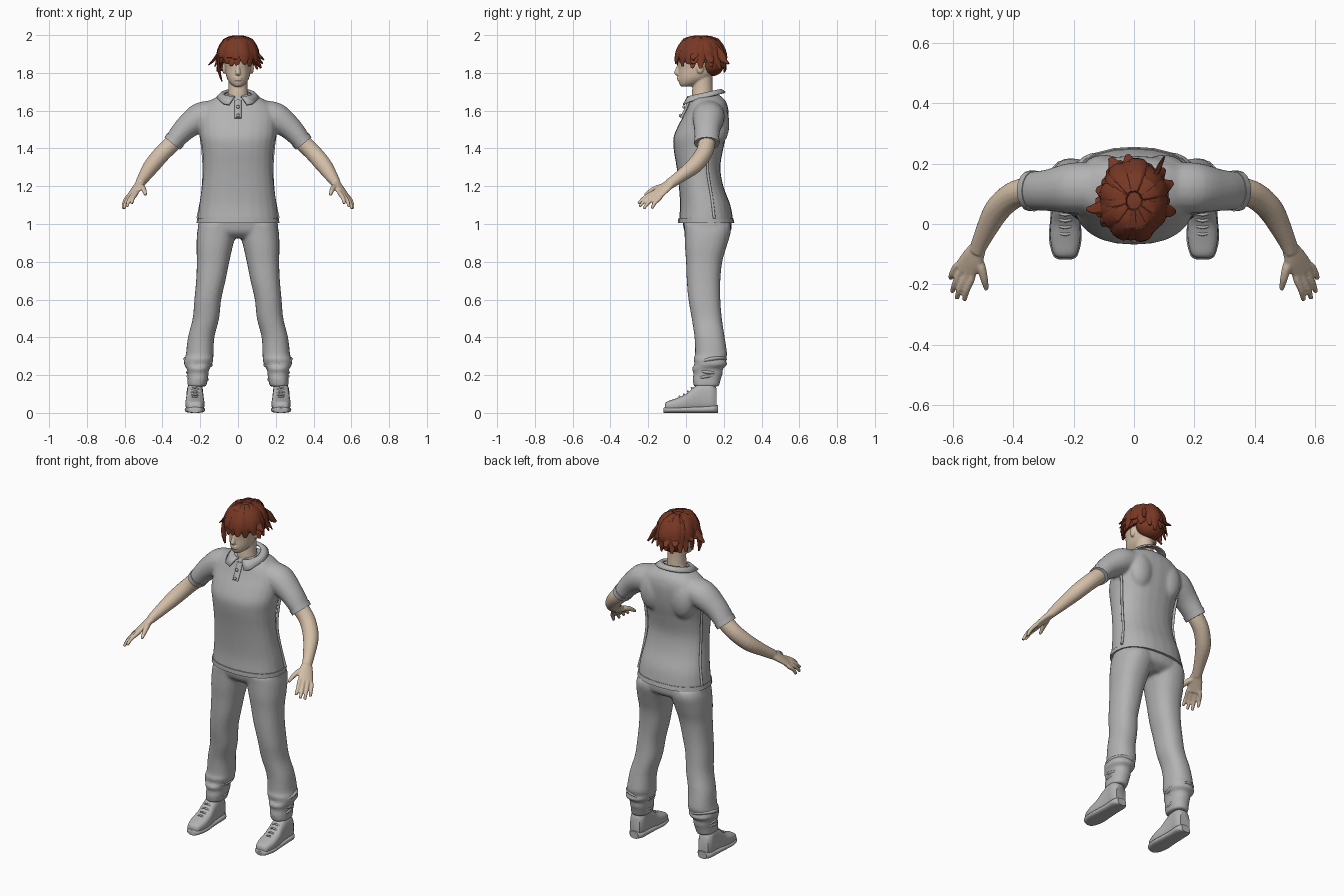
import bpy, bmesh, math, random
from mathutils import Vector as V

random.seed(4)
old = bpy.data.objects.get("Cube")
if old:
    bpy.data.objects.remove(old, do_unlink=True)
X, Y, Z = V((1, 0, 0)), V((0, 1, 0)), V((0, 0, 1))


def material(name, rgb):
    m = bpy.data.materials.new(name)
    m.use_nodes = True
    m.diffuse_color = (*rgb, 1)
    bsdf = m.node_tree.nodes["Principled BSDF"]
    bsdf.inputs["Base Color"].default_value = (*rgb, 1)
    bsdf.inputs["Roughness"].default_value = 0.8
    return m


CLOTH = material("grey cloth", (0.45, 0.45, 0.45))
SKIN = material("skin", (0.66, 0.52, 0.39))
HAIR = material("auburn hair", (0.19, 0.04, 0.018))


def ring(c, u, v, ru, rv, p=2.0, n=24):
    """Superellipse outline around c; p > 2 is boxier."""
    def power(t):
        return math.copysign(abs(t) ** (2 / p), t)
    return [c + u * ru * power(math.cos(a)) + v * rv * power(math.sin(a))
            for a in (math.tau * i / n for i in range(n))]


def slices(rows, x=0, p=2.3):
    """Horizontal sections: z, half width, front y, back y, optional centre x."""
    return [ring(V((r[4] if len(r) > 4 else x, (r[2] + r[3]) / 2, r[0])), X, Y,
                 r[1], (r[3] - r[2]) / 2, p) for r in rows]


def tube(points, radii, side=Y, n=16):
    """Sections across a path; radii are numbers or (along side, across side)."""
    pts, out = [V(p) for p in points], []
    for i, p in enumerate(pts):
        t = (pts[min(i + 1, len(pts) - 1)] - pts[max(i - 1, 0)]).normalized()
        u = (side - t * side.dot(t)).normalized()
        r = radii[i] if isinstance(radii[i], tuple) else (radii[i], radii[i])
        out.append(ring(p, u, t.cross(u), r[0], r[1], n=n))
    return out


def ball(c, r, n=8):
    return [ring(V((c[0], c[1], c[2] - r[2] * math.cos(a))), X, Y,
                 r[0] * math.sin(a), r[1] * math.sin(a), n=16)
            for a in (math.pi * (i + 0.15) / (n + 0.3) for i in range(n + 1))]


def mirror(parts):
    return parts + [[[V((-p.x, p.y, p.z)) for p in r] for r in part] for part in parts]


def dense(rings, steps):
    """Smoothly fill in extra sections between the given ones."""
    out, k = [], len(rings) - 1
    for i in range(k):
        quad = [rings[max(i - 1, 0)], rings[i], rings[i + 1], rings[min(i + 2, k)]]
        for s in range(steps):
            t = s / steps
            out.append([b + (c - a) * (t / 2) + (a * 2 - b * 5 + c * 4 - d) * (t * t / 2)
                        + (b * 3 - a - c * 3 + d) * (t ** 3 / 2)
                        for a, b, c, d in zip(*quad)])
    return out + [rings[-1]]


def build(name, parts, mat, voxel=0, steps=4, smooth=4, angle=50):
    bm = bmesh.new()
    for part in parts:
        rows = [[bm.verts.new(p) for p in r] for r in dense(part, steps)]
        n = len(rows[0])
        for a, b in zip(rows, rows[1:]):
            for i in range(n):
                bm.faces.new((a[i], a[(i + 1) % n], b[(i + 1) % n], b[i]))
        bm.faces.new(rows[0][::-1])
        bm.faces.new(rows[-1])
    bmesh.ops.recalc_face_normals(bm, faces=bm.faces)
    me = bpy.data.meshes.new(name)
    bm.to_mesh(me)
    bm.free()
    ob = bpy.data.objects.new(name, me)
    bpy.context.collection.objects.link(ob)
    me.materials.append(mat)
    bpy.ops.object.select_all(action='DESELECT')
    ob.select_set(True)
    bpy.context.view_layer.objects.active = ob
    if voxel:  # fuse overlapping parts into one skin
        me.shade_smooth()
        m = ob.modifiers.new("Fuse", 'REMESH')
        m.mode, m.voxel_size, m.use_smooth_shade = 'VOXEL', voxel, True
        m = ob.modifiers.new("Soften", 'SMOOTH')
        m.factor, m.iterations = 0.5, smooth
    else:
        bpy.ops.object.shade_smooth_by_angle(angle=math.radians(angle))
    return ob


# Shirt: body and sleeves fused
body = slices([(1.01, .215, -.038, .252), (1.1, .205, -.032, .235), (1.2, .191, -.038, .198),
               (1.3, .184, -.05, .182), (1.4, .19, -.066, .198), (1.46, .2, -.066, .212),
               (1.52, .205, -.042, .222), (1.58, .205, -.01, .226), (1.62, .19, .008, .222),
               (1.655, .145, .022, .208), (1.685, .085, .035, .175)])
sleeve = tube([(.1, .12, 1.59), (.2, .12, 1.565), (.285, .112, 1.5), (.345, .11, 1.43)],
              [(.08, .07), (.085, .078), (.07, .062), (.064, .05)])
shoulder_blade = ball((.1, .175, 1.53), (.075, .055, .11))
build("shirt", [body] + mirror([sleeve, shoulder_blade]), CLOTH, .009, smooth=8)
build("shirt_hem", [slices([(1.005, .219, -.042, .256), (1.03, .217, -.041, .251)])], CLOTH)
build("sleeve_cuffs", mirror([tube([(.33, .11, 1.448), (.348, .11, 1.426)],
                                   [(.068, .055), (.067, .053)])]), CLOTH)
build("side_seams", mirror([tube([(.213, .15, 1.03), (.19, .135, 1.15), (.181, .115, 1.28),
                                  (.188, .12, 1.4), (.2, .13, 1.49)], [.007] * 5)]), CLOTH)

# Collar strip wrapped round the neck, open at the front, with pointed ends
bm = bmesh.new()
rows = []
for i in range(25):
    t = .22 + (math.tau - .44) * i / 24
    s, c = math.sin(t), math.cos(t)
    point = max(0, c) ** 6
    rows.append([bm.verts.new(p) for p in (
        (.07 * s, .098 - .068 * c, 1.688 - .018 * c),
        (.088 * s, .097 - .09 * c, 1.692 - .02 * c),
        ((.112 + .12 * point) * s, .095 - .112 * c, 1.668 - .028 * c - .012 * point))])
for a, b in zip(rows, rows[1:]):
    for j in range(2):
        bm.faces.new((a[j], b[j], b[j + 1], a[j + 1]))
me = bpy.data.meshes.new("collar")
bm.to_mesh(me)
bm.free()
me.materials.append(CLOTH)
me.shade_smooth()
collar = bpy.data.objects.new("collar", me)
bpy.context.collection.objects.link(collar)
m = collar.modifiers.new("Thickness", 'SOLIDIFY')
m.thickness, m.offset = .008, 0
build("placket", [tube([(0, .02, 1.655), (0, .0, 1.61), (0, -.025, 1.56)],
                       [(.018, .008)] * 3, X)], CLOTH)
build("buttons", [ball((0, y, z), (.009, .007, .009)) for y, z in ((-.012, 1.62), (-.03, 1.575))],
      CLOTH, steps=1)

# Trousers: hips and two legs fused, bunched at the ankles
hips = slices([(.925, .1, .03, .19), (.96, .205, -.008, .238), (1.03, .207, -.02, .24)])
leg = slices([(.14, .05, .04, .175, .218), (.18, .054, .035, .185, .213), (.21, .056, .04, .195, .212),
              (.235, .06, .03, .195, .212), (.255, .074, .045, .218, .212), (.285, .076, .04, .21, .207),
              (.31, .073, .048, .218, .203), (.4, .07, .045, .205, .195), (.5, .07, .03, .19, .17),
              (.6, .071, .013, .182, .16), (.7, .078, .004, .182, .144), (.8, .086, 0, .192, .132),
              (.88, .096, -.006, .215, .124), (.96, .104, -.008, .238, .112), (1, .1, -.01, .235, .105)])
build("trousers", [hips] + mirror([leg]), CLOTH, .009, smooth=4)
folds = []
for z, x, y, r, tilt in ((.27, .212, .13, .076, .025), (.225, .212, .115, .06, -.02),
                         (.185, .214, .11, .056, .02), (.325, .203, .132, .071, -.025)):
    side = V((1, 0, tilt * 8)).normalized()
    depth = V((0, 1, tilt * 7)).normalized()
    folds.append([ring(V((x, y, z + d)), side, depth, r + e, r * 1.12 + e)
                  for d, e in ((-.014, -.008), (0, .004), (.012, -.008))])
build("trouser_folds", mirror(folds), CLOTH)

# Shoes: upper, sole and laces
def shoe_part(rows, x=.228, base=0):
    return [ring(V((x, y, base + h / 2)), X, Z, w, h / 2, 2.8) for y, w, h in rows]


upper = shoe_part([(-.112, .02, .035), (-.1, .038, .05), (-.05, .05, .068), (0, .049, .09),
                   (.04, .045, .125), (.09, .043, .155), (.135, .044, .15), (.162, .032, .12)], base=.01)
sole = shoe_part([(-.118, .02, .026), (-.105, .04, .032), (-.05, .054, .032), (.02, .05, .034),
                  (.09, .047, .036), (.145, .046, .042), (.17, .028, .042)])
build("shoes", mirror([upper]), CLOTH)
build("shoe_soles", mirror([sole]), CLOTH, angle=35)
laces = [tube([(.193, y + .012, z - .016), (.228, y, z + .003), (.263, y + .012, z - .016)],
              [.005] * 3, Z, 8)
         for y, z in ((-.035, .084), (-.012, .096), (.01, .112), (.03, .13))]
build("laces", mirror(laces), CLOTH)

# Arms and hands
arm = tube([(.3, .11, 1.485), (.345, .11, 1.43), (.4, .095, 1.375), (.455, .045, 1.31),
            (.5, -.04, 1.245), (.522, -.09, 1.21)],
           [.045, .046, .045, .043, .032, (.029, .024)])
palm = tube([(.515, -.075, 1.218), (.535, -.115, 1.19), (.563, -.158, 1.152)],
            [(.027, .022), (.04, .019), (.042, .014)], V((-.055, -.045, .025)))
fingers = [tube([(.545, -.13, 1.175), k, V(k).lerp(V(t), .55) + V((.004, -.004, .004)), t],
                [.012, .0125, .011, .008], n=10)
           for k, t in (((.537, -.172, 1.166), (.563, -.253, 1.108)),
                        ((.556, -.17, 1.156), (.588, -.247, 1.092)),
                        ((.573, -.157, 1.147), (.603, -.225, 1.08)),
                        ((.586, -.138, 1.139), (.609, -.18, 1.082)))]
thumb = tube([(.525, -.1, 1.2), (.507, -.145, 1.193), (.497, -.182, 1.178), (.489, -.218, 1.153)],
             [.017, .016, .013, .008], n=10)
build("arms", mirror([arm, palm, thumb] + fingers), SKIN, .0045, smooth=3)

# Head and neck with nose, lips and ears
head = slices([(1.728, .022, -.028, .03), (1.745, .042, -.037, .075), (1.775, .06, -.041, .13),
               (1.82, .069, -.04, .165), (1.88, .075, -.045, .18), (1.94, .065, -.02, .165),
               (1.975, .03, .03, .11)], p=2.1)
neck = slices([(1.64, .075, .035, .16), (1.68, .056, .03, .145), (1.74, .05, .035, .14),
               (1.79, .05, .03, .14)], p=2)
nose = tube([(0, -.036, 1.85), (0, -.045, 1.82), (0, -.05, 1.8), (0, -.038, 1.79)],
            [.007, .01, .014, .01], X, 12)
lips = [ball((0, -.04, z), (.02, .008, .005)) for z in (1.774, 1.764)]
ear = ball((.073, .075, 1.825), (.011, .019, .03))
build("head", [head, neck, nose] + lips + mirror([ear]), SKIN, .0045, smooth=3)

# Hair: cap, nape and layered locks swept from the crown
cap = slices([(1.855, .088, -.042, .185), (1.9, .097, -.046, .196), (1.94, .09, -.03, .185),
              (1.97, .066, .005, .155), (1.985, .03, .045, .11)], p=2.1)
build("hair_cap", [cap, ball((0, .135, 1.85), (.082, .068, .068))], HAIR)
locks = []
for layer, count in ((0, 19), (1, 13)):
    for i in range(count):
        a = math.tau * (i + random.uniform(-.3, .3)) / count
        s, c = math.sin(a), math.cos(a)
        reach = random.uniform(.95, 1.06) + .03 * layer
        drop = random.uniform(1.8, 1.835) if c < .3 else random.uniform(1.83, 1.85)
        drop += .035 * layer
        flick = random.uniform(1.0, 1.1) if c > .3 else random.uniform(1.0, 1.3)
        shape = ((.025, .03, 1.988), (.068, .085, 1.97), (.098, .118, 1.915),
                 (.104, .126, 1.875), (.1 * flick, .122 * flick, drop))
        path = [(rx * s * reach, .077 - ry * c * reach, z + .004 * layer) for rx, ry, z in shape]
        locks.append(tube(path, [(.012, .006), (.026, .009), (.03, .009), (.025, .008), (.008, .003)],
                          V((c, s, random.uniform(-.2, .2))), 8))
for path in ([(-.085, .03, 1.93), (-.103, .02, 1.86), (-.098, .005, 1.8), (-.085, .0, 1.755)],
             [(-.08, .06, 1.93), (-.115, .055, 1.885), (-.135, .05, 1.86), (-.157, .05, 1.842)],
             [(.08, .05, 1.93), (.108, .045, 1.895), (.125, .04, 1.88), (.138, .04, 1.868)],
             [(.06, .14, 1.94), (.08, .18, 1.9), (.09, .2, 1.87), (.1, .222, 1.85)]):
    locks.append(tube(path, [(.02, .007), (.022, .008), (.017, .006), (.006, .003)], Y + X * .3, 8))
build("hair_locks", locks, HAIR, steps=2, angle=30)
